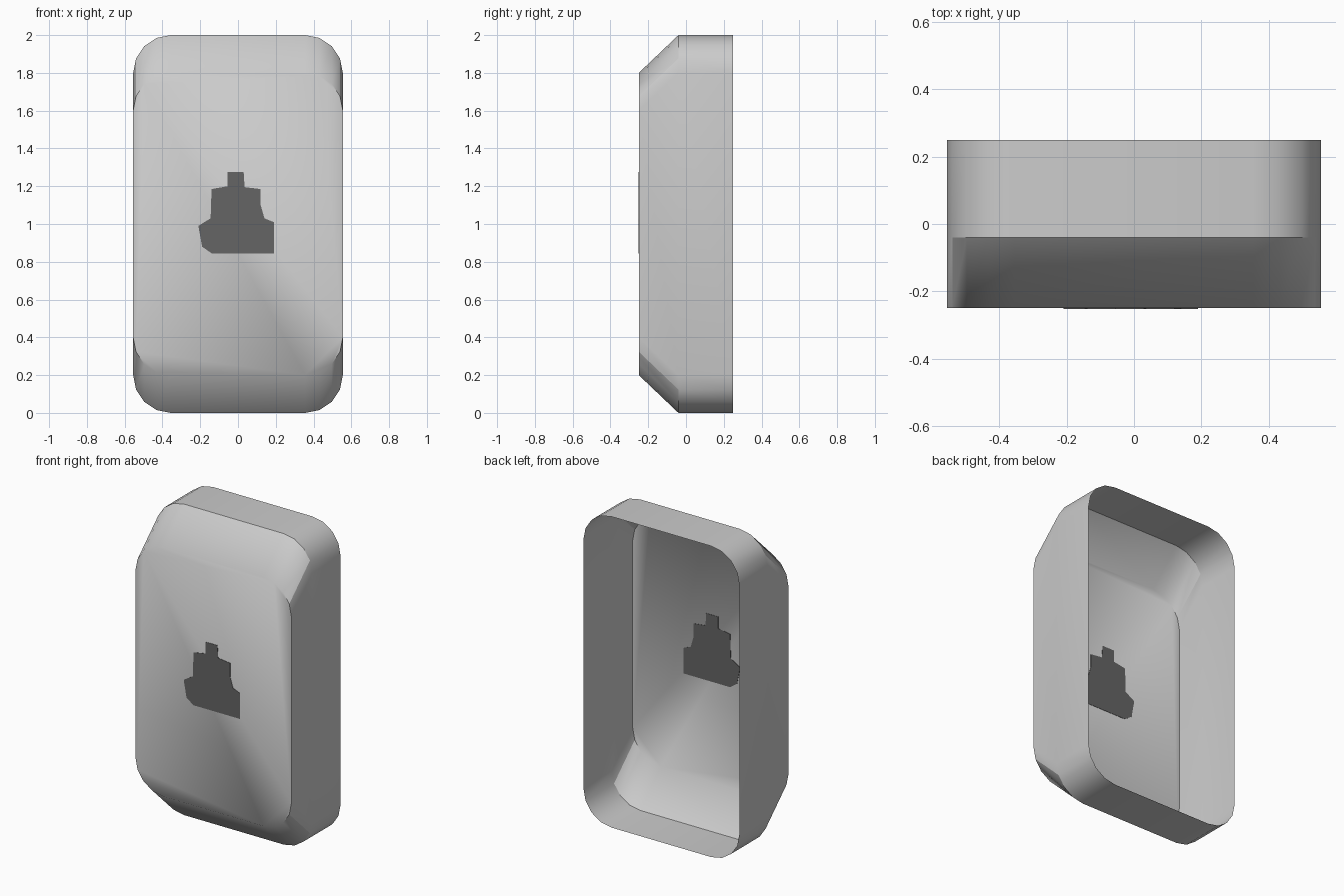
import bpy, bmesh, math

cube = bpy.data.objects.get("Cube")
if cube:
    bpy.data.objects.remove(cube, do_unlink=True)

HALF_W, HALF_H, RADIUS, STEPS = 0.555, 1.0, 0.2, 4
BACK, MID, FRONT = 0.25, -0.04, -0.25


def material(name, value):
    mat = bpy.data.materials.new(name)
    mat.use_nodes = True
    mat.diffuse_color = (value, value, value, 1)
    mat.node_tree.nodes["Principled BSDF"].inputs["Base Color"].default_value = (value, value, value, 1)
    return mat


def make_object(name, bm, mat):
    bmesh.ops.recalc_face_normals(bm, faces=bm.faces)
    mesh = bpy.data.meshes.new(name)
    bm.to_mesh(mesh)
    bm.free()
    mesh.materials.append(mat)
    obj = bpy.data.objects.new(name, mesh)
    bpy.context.collection.objects.link(obj)
    return obj


def rounded_ring(bm, y, half_h):
    """Rounded rectangle of vertices, upright at depth y."""
    verts = []
    for corner, (sx, sz) in enumerate([(1, 1), (-1, 1), (-1, -1), (1, -1)]):
        for i in range(STEPS + 1):
            a = math.radians(90) * (corner + i / STEPS)
            x = sx * (HALF_W - RADIUS) + RADIUS * math.cos(a)
            z = sz * (half_h - RADIUS) + RADIUS * math.sin(a)
            verts.append(bm.verts.new((x, y, z + HALF_H)))
    return verts


# Open-backed shell: straight wall, sloped ends and a flat front
bm = bmesh.new()
rings = [rounded_ring(bm, y, h) for y, h in
         [(BACK, HALF_H), (MID, HALF_H), (FRONT, HALF_H - 0.2)]]
for a, b in zip(rings, rings[1:]):
    for i in range(len(a)):
        j = (i + 1) % len(a)
        bm.faces.new((a[i], a[j], b[j], b[i]))
front = bm.faces.new(rings[-1])
bmesh.ops.recalc_face_normals(bm, faces=bm.faces)
if front.normal.y > 0:
    bmesh.ops.reverse_faces(bm, faces=bm.faces)

# Crisp creases round the wall and down the sides; soft top and bottom bends
for f in bm.faces:
    f.smooth = True
for e in bm.edges:
    if len(e.link_faces) == 2:
        angle = math.degrees(e.calc_face_angle())
        at_front = all(v.co.y < MID - 0.1 for v in e.verts)
        e.smooth = angle < (55 if at_front else 25)
mesh_shell = make_object("case_shell", bm, material("light grey", 0.6))

# Dark painted patch, a thin plate visible from both sides of the front
outline = [(-0.055, 1.275), (0.03, 1.275), (0.035, 1.195), (0.12, 1.185),
           (0.12, 1.10), (0.14, 1.03), (0.19, 1.01), (0.19, 0.845),
           (-0.14, 0.845), (-0.19, 0.88), (-0.21, 0.99), (-0.145, 1.03),
           (-0.14, 1.185), (-0.055, 1.20)]
bm = bmesh.new()
thickness = 0.004
face = bm.faces.new([bm.verts.new((x, FRONT - thickness / 2, z)) for x, z in outline])
side = bmesh.ops.extrude_face_region(bm, geom=[face])["geom"]
bmesh.ops.translate(bm, vec=(0, thickness, 0),
                    verts=[v for v in side if isinstance(v, bmesh.types.BMVert)])
make_object("front_patch", bm, material("dark grey", 0.13))
